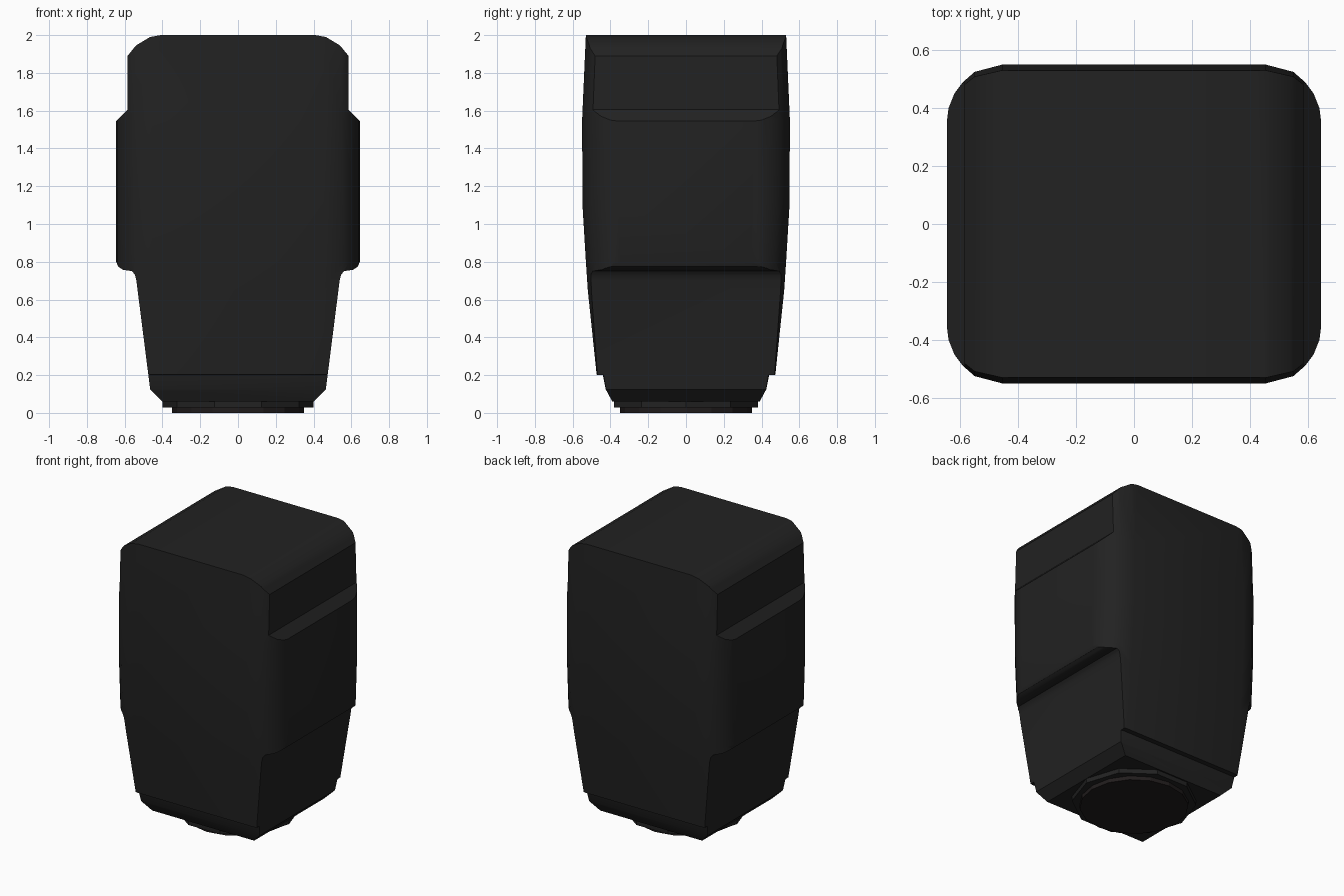
import bpy, bmesh

cube = bpy.data.objects.get("Cube")
if cube:
    bpy.data.objects.remove(cube, do_unlink=True)


def material(name, rgb):
    m = bpy.data.materials.new(name)
    m.use_nodes = True
    m.diffuse_color = (*rgb, 1)
    m.node_tree.nodes["Principled BSDF"].inputs["Base Color"].default_value = (*rgb, 1)
    return m


BLACK = material("matte_black", (0.016, 0.016, 0.016))
LENS = material("dark_lens", (0.015, 0.012, 0.012))


def loft(name, rings, mat):
    """Join equal-sized rings of points into a closed solid."""
    bm = bmesh.new()
    loops = [[bm.verts.new(p) for p in ring] for ring in rings]
    n = len(loops[0])
    for a, b in zip(loops, loops[1:]):
        for i in range(n):
            j = (i + 1) % n
            bm.faces.new((a[i], a[j], b[j], b[i]))
    bm.faces.new(loops[0][::-1])
    bm.faces.new(loops[-1])
    bmesh.ops.recalc_face_normals(bm, faces=bm.faces)
    mesh = bpy.data.meshes.new(name)
    bm.to_mesh(mesh)
    bm.free()
    mesh.materials.append(mat)
    obj = bpy.data.objects.new(name, mesh)
    bpy.context.collection.objects.link(obj)
    return obj


def select(obj):
    bpy.ops.object.select_all(action='DESELECT')
    obj.select_set(True)
    bpy.context.view_layer.objects.active = obj


# Rounded plan, mirrored from one corner, with depth following the side profile
corner = [(0.645, 0.36), (0.64, 0.40), (0.62, 0.45), (0.59, 0.49),
          (0.55, 0.525), (0.455, 0.55)]
half = corner + [(-x, y) for x, y in reversed(corner)]
plan = half + [(-x, -y) for x, y in half]
depth = [(0.0, 0.35), (0.06, 0.39), (0.125, 0.425), (0.20, 0.44), (0.202, 0.473),
         (0.65, 0.52), (0.80, 0.53), (1.10, 0.548), (1.55, 0.55), (2.05, 0.528)]
body = loft("body", [[(x, y * d / 0.55, z) for x, y in plan] for z, d in depth], BLACK)

# Front outline, which trims the side steps, the top rounding and the base chamfer
right = [(0.40, 0.06), (0.465, 0.125), (0.538, 0.70), (0.545, 0.73), (0.56, 0.75),
         (0.61, 0.758), (0.635, 0.775), (0.645, 0.80), (0.645, 1.545),
         (0.585, 1.605), (0.585, 1.89), (0.54, 1.945), (0.465, 1.99), (0.41, 2.0)]
# Keep the outline just inside the plan width so the bulge stays flat
right = [(min(x, 0.6449), z) for x, z in right]
outline = right + [(-x, z) for x, z in reversed(right)]
cutter = loft("outline_cutter", [[(x, y, z) for x, z in outline] for y in (-1, 1)], BLACK)
cutter.hide_render = True

select(body)
trim = body.modifiers.new("trim", 'BOOLEAN')
trim.operation = 'INTERSECT'
trim.solver = 'EXACT'
trim.object = cutter
bpy.ops.object.modifier_apply(modifier=trim.name)
bpy.data.objects.remove(cutter, do_unlink=True)
select(body)
bpy.ops.object.shade_smooth_by_angle(angle=0.52)


# Stepped mount under the base
def disc(name, sides, radius, bottom, top, mat):
    bpy.ops.mesh.primitive_cylinder_add(vertices=sides, radius=radius, depth=top - bottom,
                                        location=(0, 0, (bottom + top) / 2),
                                        rotation=(0, 0, 1.5708))
    obj = bpy.context.object
    obj.name = name
    obj.data.materials.append(mat)


disc("mount_ring", 10, 0.40, 0.028, 0.08, BLACK)
disc("lens_disc", 16, 0.35, 0.0, 0.05, LENS)
